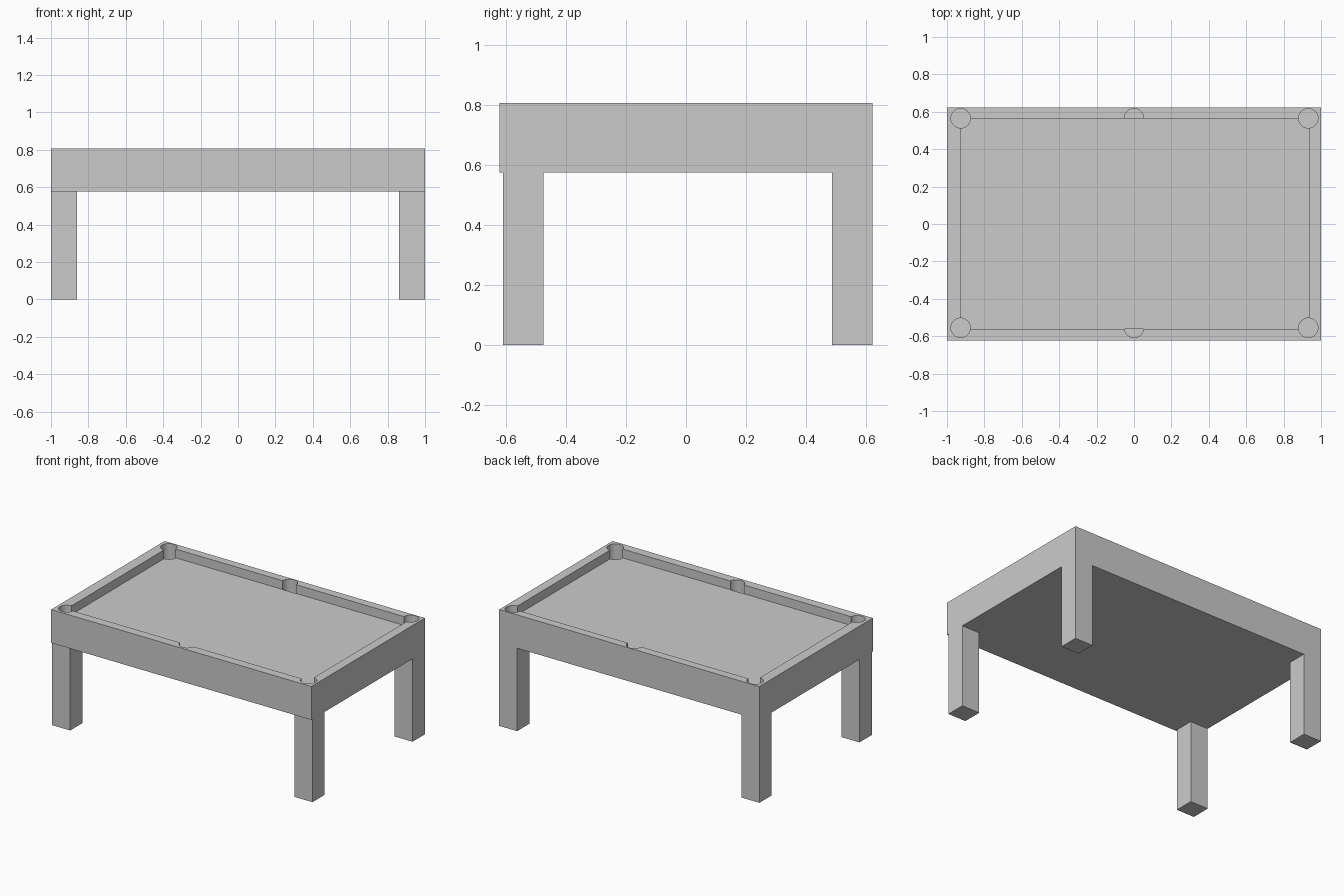
import bpy

if "Cube" in bpy.data.objects:
    bpy.data.objects.remove(bpy.data.objects["Cube"])

TOP, BOTTOM, BED, POCKET_FLOOR = 0.808, 0.576, 0.747, 0.65
X0, X1, Y0, Y1 = -0.927, 0.936, -0.561, 0.565   # edges of the playing bed


def box(name, x0, x1, y0, y1, z0, z1):
    bpy.ops.mesh.primitive_cube_add(size=1, location=((x0 + x1) / 2, (y0 + y1) / 2, (z0 + z1) / 2))
    ob = bpy.context.object
    ob.name = name
    ob.scale = (x1 - x0, y1 - y0, z1 - z0)
    bpy.ops.object.transform_apply(location=False, rotation=False, scale=True)
    return ob


def cut(target, cutter):
    mod = target.modifiers.new("cut", 'BOOLEAN')
    mod.operation = 'DIFFERENCE'
    mod.solver = 'EXACT'
    mod.object = cutter
    bpy.context.view_layer.objects.active = target
    bpy.ops.object.modifier_apply(modifier=mod.name)
    bpy.data.objects.remove(cutter)


# Table body with sunken playing bed
body = box("table_body", -1, 1, -0.623, 0.623, BOTTOM, TOP)
cut(body, box("bed_cutter", X0, X1, Y0, Y1, BED, TOP + 0.1))

# Deep pockets: full circles in the corners, half circles in the long rails
for x in (-0.927, 0, 0.932):
    for y in (-0.555, 0.565):
        bpy.ops.mesh.primitive_cylinder_add(vertices=32, radius=0.052, depth=0.3,
                                            location=(x, y, POCKET_FLOOR + 0.15))
        pocket = bpy.context.object
        if x == 0:
            cut(pocket, box("half_cutter", -0.2, 0.2, Y0 + 0.0005, Y1 - 0.0005, 0.5, 1.2))
        cut(body, pocket)

bpy.ops.object.select_all(action='DESELECT')
body.select_set(True)
bpy.context.view_layer.objects.active = body
bpy.ops.object.shade_smooth_by_angle()

# Square legs, the front pair set slightly back from the body face
for side, x in (("left", -1), ("right", 0.862)):
    for end, y in (("front", -0.611), ("back", 0.488)):
        box(f"{end}_{side}_leg", x, x + 0.138, y, y + 0.135, 0, BOTTOM)
